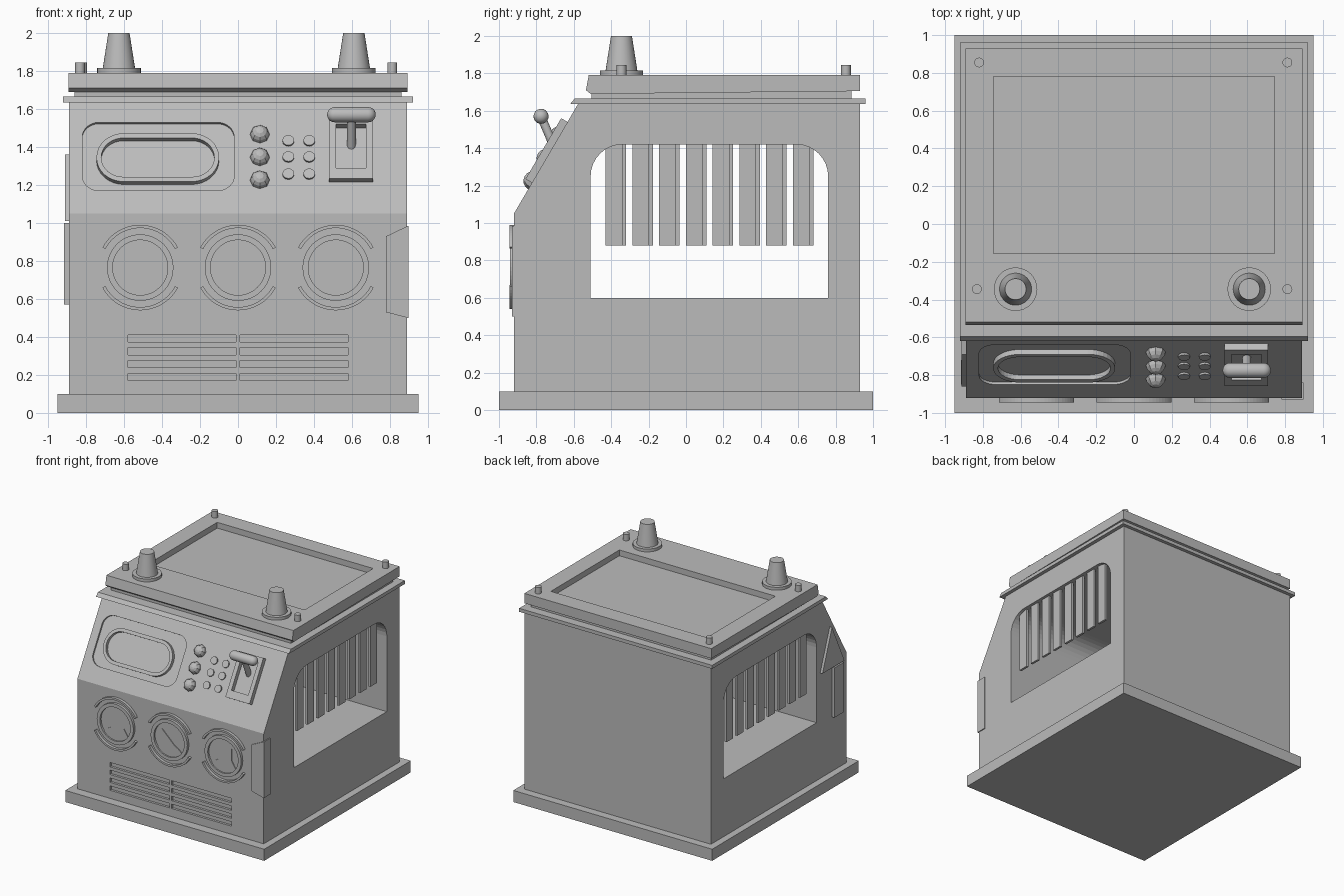
import bpy, bmesh
from math import sin, cos, pi, radians
from mathutils import Matrix, Vector

cube = bpy.data.objects.get("Cube")
if cube:
    bpy.data.objects.remove(cube, do_unlink=True)

grey = bpy.data.materials.new("plain_grey")
grey.use_nodes = True
GREY = (0.5, 0.5, 0.5, 1)
grey.diffuse_color = GREY
for node in grey.node_tree.nodes:
    if node.type == 'BSDF_PRINCIPLED':
        node.inputs["Base Color"].default_value = GREY


# ---------- helpers ----------
def frame(origin, a, b):
    a, b = Vector(a).normalized(), Vector(b).normalized()
    m = Matrix((a, b, a.cross(b))).transposed().to_4x4()
    m.translation = Vector(origin)
    return m


TOP = Matrix.Identity(4)
FRONT = frame((0, -0.92, 0), (1, 0, 0), (0, 0, 1))
SIDE = frame((0, 0, 0), (0, 1, 0), (0, 0, 1))
SLOPE = frame((0, -0.92, 1.05), (1, 0, 0), (0, 0.34, 0.58))
RISE = 0.863


def up(z):
    """Distance along the sloped panel for a given height."""
    return (z - 1.05) / RISE


def finish(name, bm, m, smooth=False):
    bmesh.ops.remove_doubles(bm, verts=bm.verts, dist=1e-5)
    bmesh.ops.recalc_face_normals(bm, faces=bm.faces)
    bm.transform(m)
    mesh = bpy.data.meshes.new(name)
    bm.to_mesh(mesh)
    bm.free()
    mesh.materials.append(grey)
    if smooth:
        mesh.polygons.foreach_set("use_smooth", [True] * len(mesh.polygons))
        mesh.set_sharp_from_angle(angle=radians(35))
    ob = bpy.data.objects.new(name, mesh)
    bpy.context.collection.objects.link(ob)
    return ob


def prism(name, pts, low, high, m=TOP):
    bm = bmesh.new()
    rows = [[bm.verts.new((x, y, h)) for x, y in pts] for h in (low, high)]
    for row in rows:
        bm.faces.new(row)
    for i in range(len(pts)):
        j = (i + 1) % len(pts)
        bm.faces.new((rows[0][i], rows[0][j], rows[1][j], rows[1][i]))
    return finish(name, bm, m)


def rect(x0, y0, x1, y1):
    return [(x0, y0), (x1, y0), (x1, y1), (x0, y1)]


def box(name, x0, x1, y0, y1, z0, z1):
    return prism(name, rect(x0, y0, x1, y1), z0, z1)


def arc(cx, cy, r, a0, a1, n):
    return [(cx + r * cos(radians(a0 + (a1 - a0) * i / n)),
             cy + r * sin(radians(a0 + (a1 - a0) * i / n))) for i in range(n + 1)]


def rounded(x0, y0, x1, y1, r, n=8):
    return (arc(x1 - r, y1 - r, r, 0, 90, n) + arc(x0 + r, y1 - r, r, 90, 180, n)
            + arc(x0 + r, y0 + r, r, 180, 270, n) + arc(x1 - r, y0 + r, r, 270, 360, n))


def band(name, outer, inner, low, high, m, closed=True):
    """Flat ring, or an open arc, between two matching outlines."""
    bm = bmesh.new()
    loops = [[bm.verts.new((x, y, h)) for x, y in pts]
             for pts, h in ((outer, low), (outer, high), (inner, high), (inner, low))]
    n = len(outer)
    for i in range(n if closed else n - 1):
        j = (i + 1) % n
        for k in range(4):
            a, b = loops[k], loops[(k + 1) % 4]
            bm.faces.new((a[i], a[j], b[j], b[i]))
    if not closed:
        for i in (0, -1):
            bm.faces.new([loop[i] for loop in loops])
    return finish(name, bm, m)


def lathe(name, profile, m, seg=32, smooth=True):
    bm = bmesh.new()
    verts = [bm.verts.new((r, 0, h)) for r, h in profile]
    edges = [bm.edges.new(pair) for pair in zip(verts, verts[1:])]
    bmesh.ops.spin(bm, geom=verts + edges, cent=(0, 0, 0), axis=(0, 0, 1),
                   angle=2 * pi, steps=seg)
    return finish(name, bm, m, smooth)


def at(m, x, y, h=0):
    return m @ Matrix.Translation((x, y, h))


def carve(ob, cutters):
    for c in cutters:
        c.hide_render = True
        mod = ob.modifiers.new("cut", 'BOOLEAN')
        mod.object, mod.operation, mod.solver = c, 'DIFFERENCE', 'EXACT'
    bpy.context.view_layer.update()
    ev = ob.evaluated_get(bpy.context.evaluated_depsgraph_get())
    mesh = bpy.data.meshes.new_from_object(ev)
    ob.modifiers.clear()
    ob.data = mesh
    for c in cutters:
        bpy.data.objects.remove(c, do_unlink=True)


# ---------- cabinet ----------
box("base_plinth", -0.95, 0.95, -1, 1, 0, 0.1)
body = prism("cabinet_body", [(-0.92, 0.09), (0.93, 0.09), (0.93, 1.64), (-0.575, 1.64),
                              (-0.92, 1.05)], -0.89, 0.89, SIDE)
window = ([(-0.51, 0.6), (0.76, 0.6)] + arc(0.59, 1.25, 0.17, 0, 90, 8)
          + arc(-0.34, 1.25, 0.17, 90, 180, 8))
cutters = [prism("window_cutter", window, -1, 1, SIDE),
           prism("screen_cutter", rounded(-0.82, up(1.17), -0.02, up(1.53), 0.09),
                 -0.015, 0.1, SLOPE)]
for z in (0.17, 0.238, 0.306, 0.372):
    for x in (-0.58, 0.01):
        cutters.append(prism("vent_cutter", rect(x, z, x + 0.57, z + 0.038), -0.02, 0.1, FRONT))
carve(body, cutters)

# hanging slats inside both side openings
for side, shift in ((1, 0), (-1, 0.02)):
    for i in range(8):
        y = -0.43 + shift + i * 0.143
        x = side * 0.855
        box("window_slat", x - 0.01, x + 0.01, y, y + 0.09, 0.88, 1.46)

# ---------- lid ----------
prism("lip_plate", [(-0.62, 1.635), (0.96, 1.635), (0.96, 1.665), (-0.595, 1.665)],
      -0.922, 0.922, SIDE)
box("lid_neck", -0.86, 0.86, -0.505, 0.885, 1.66, 1.72)
lid = prism("lid", [(-0.51, 1.69), (0.93, 1.705), (0.93, 1.79), (-0.52, 1.79),
                    (-0.535, 1.71)], -0.893, 0.893, SIDE)
carve(lid, [box("lid_cutter", -0.745, 0.745, -0.155, 0.78, 1.74, 1.9)])

for x, y in ((-0.82, 0.855), (0.812, 0.855), (-0.832, -0.345), (0.812, -0.345)):
    lathe("lid_bolt", [(0, 0), (0.026, 0), (0.026, 0.06), (0, 0.06)], at(TOP, x, y, 1.785), 16)
for x in (-0.627, 0.61):
    lathe("lid_post", [(0, 0), (0.115, 0), (0.115, 0.03), (0.085, 0.03), (0.056, 0.215),
                       (0, 0.215)], at(TOP, x, -0.345, 1.785))

# ---------- sloped control panel ----------
band("screen_rim", rounded(-0.745, up(1.21), -0.1, up(1.465), 0.145),
     rounded(-0.72, up(1.235), -0.125, up(1.44), 0.117), -0.02, 0.015, SLOPE)

dome = [(0.052 * cos(a * pi / 8), 0.052 * sin(a * pi / 8)) for a in range(5)]
for z in (1.465, 1.345, 1.225):
    lathe("large_button", [(0, -0.01), (0.052, -0.01)] + dome, at(SLOPE, 0.115, up(z)), 8, False)
for z in (1.43, 1.345, 1.255):
    for x in (0.265, 0.375):
        lathe("small_button", [(0, -0.01), (0.031, -0.01), (0.031, 0.012), (0, 0.012)],
              at(SLOPE, x, up(z)), 12)

# lever with its raised slot plate
band("lever_frame", rect(0.48, up(1.215), 0.71, up(1.54)),
     rect(0.515, up(1.27), 0.675, up(1.5)), -0.01, 0.04, SLOPE)
grip, pivot = Vector((0.597, -0.775, 1.57)), Vector((0.597, -0.69, 1.37))
stem = (grip - pivot).to_track_quat('Z', 'Y').to_matrix().to_4x4()
stem.translation = pivot
lathe("lever_stem", [(0, 0), (0.023, 0), (0.023, 0.21), (0, 0.21)], stem, 16)
cap = arc(0, 0.088, 0.04, 0, 90, 5)
lathe("lever_grip", [(r, -h) for r, h in reversed(cap)] + cap,
      frame(grip, (0, 1, 0), (0, 0, 1)), 24)

# ---------- gauges ----------
needle = [(-0.115, -0.09), (-0.08, -0.06), (-0.045, -0.04), (0.075, 0.075), (0.075, -0.025),
          (0.115, -0.09)]
for x, flip in ((-0.515, 1), (0, -1), (0.515, 1)):
    m = at(FRONT, x, 0.765)
    band("gauge_rim", arc(0, 0, 0.175, 0, 352.5, 47), arc(0, 0, 0.145, 0, 352.5, 47),
         -0.01, 0.022, m)
    prism("gauge_face", arc(0, 0, 0.15, 0, 352.5, 47), -0.01, 0.004, m)
    shape = [(px * flip, py) for px, py in needle + arc(0, 0, 0.146, -38, -142, 8)]
    prism("gauge_needle", shape, 0.002, 0.01, m)
    for start in (28, 208):
        band("gauge_arc", arc(0, 0, 0.225, start, start + 124, 24),
             arc(0, 0, 0.208, start, start + 124, 24), -0.01, 0.025, m, False)

# ---------- corner bracket and side hatch ----------
prism("bracket_front", [(0.78, 0.53), (0.895, 0.5), (0.895, 0.985), (0.78, 0.93)],
      -0.005, 0.01, FRONT)
prism("bracket_side", rect(-0.93, 0.5, -0.84, 0.985), 0.885, 0.898, SIDE)
prism("hatch_panel", rect(-0.85, 0.57, -0.72, 1.0), -0.915, -0.885, SIDE)
prism("hatch_triangle", [(-0.86, 1.01), (-0.56, 1.01), (-0.69, 1.36)], -0.912, -0.885, SIDE)
